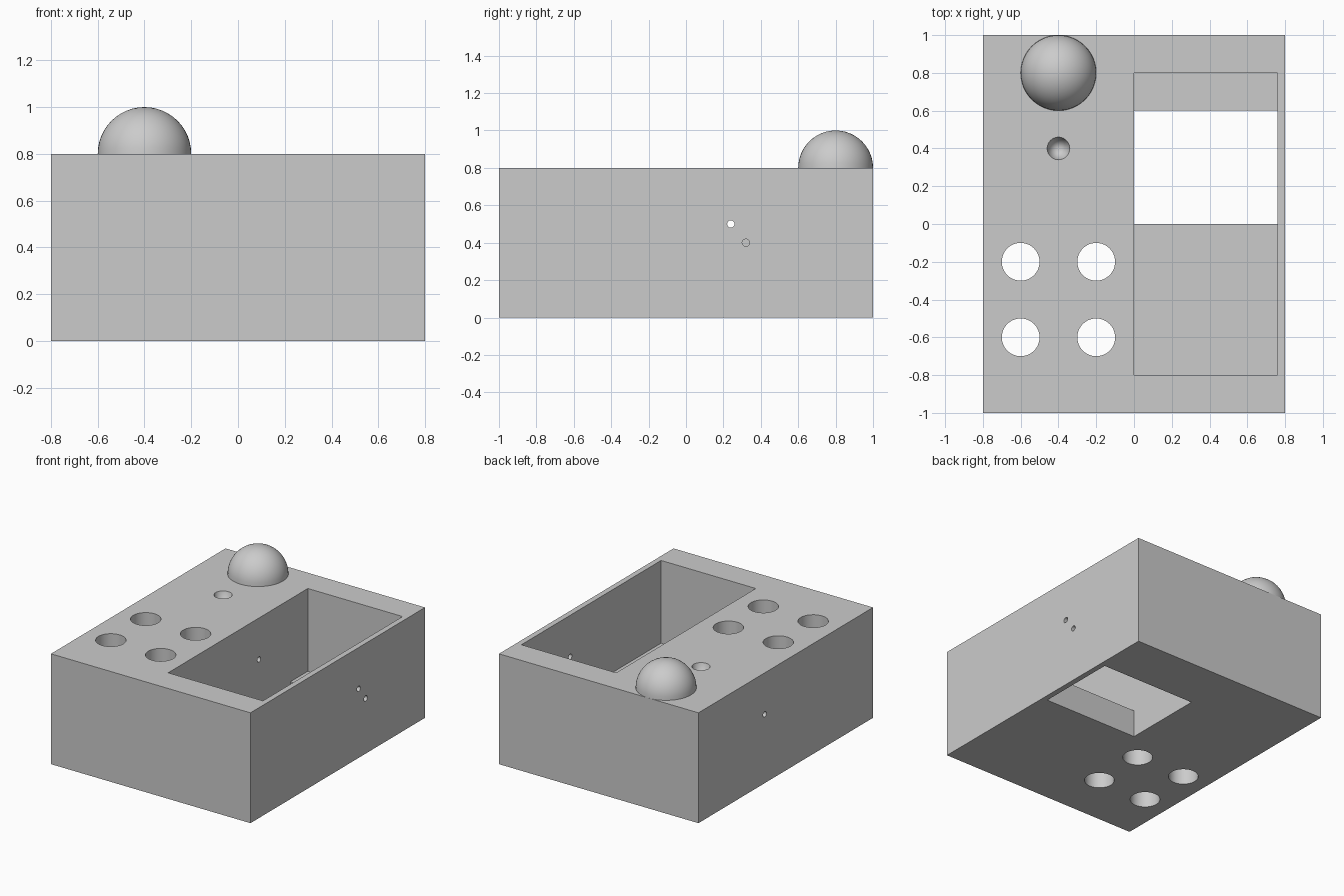
import bpy, bmesh, math
from mathutils import Matrix

old = bpy.data.objects.get("Cube")
if old:
    bpy.data.objects.remove(old, do_unlink=True)

W, D, H = 1.6, 2.0, 0.8          # case size

grey = bpy.data.materials.new("light_grey")
grey.use_nodes = True
grey.diffuse_color = (0.6, 0.6, 0.6, 1)
grey.node_tree.nodes["Principled BSDF"].inputs["Base Color"].default_value = grey.diffuse_color


def finish(name, bm):
    """Turn a bmesh into a named grey object."""
    bmesh.ops.recalc_face_normals(bm, faces=bm.faces[:])
    mesh = bpy.data.meshes.new(name)
    bm.to_mesh(mesh)
    bm.free()
    mesh.materials.append(grey)
    obj = bpy.data.objects.new(name, mesh)
    bpy.context.collection.objects.link(obj)
    return obj


def rod(name, centre, r_low, r_high, length, sides, along_x=False):
    """Cylinder or cone along z, or along x."""
    bm = bmesh.new()
    turn = Matrix.Rotation(math.pi / 2, 4, 'Y') if along_x else Matrix()
    bmesh.ops.create_cone(bm, cap_ends=True, segments=sides, radius1=r_low,
                          radius2=r_high, depth=length,
                          matrix=Matrix.Translation(centre) @ turn)
    return finish(name, bm)


def extrude_x(name, profile, x0, x1):
    """Extrude a (y, z) profile from x0 to x1."""
    bm = bmesh.new()
    face = bm.faces.new([bm.verts.new((x0, y, z)) for y, z in profile])
    new = bmesh.ops.extrude_face_region(bm, geom=[face])["geom"]
    bmesh.ops.translate(bm, vec=(x1 - x0, 0, 0),
                        verts=[v for v in new if isinstance(v, bmesh.types.BMVert)])
    return finish(name, bm)


def smooth(obj):
    bpy.ops.object.select_all(action='DESELECT')
    obj.select_set(True)
    bpy.context.view_layer.objects.active = obj
    bpy.ops.object.shade_smooth_by_angle(angle=math.radians(32))


# Case block
case = extrude_x("case", [(-D/2, 0), (D/2, 0), (D/2, H), (-D/2, H)], -W/2, W/2)

# Deep tray with an opening through its floor
cutters = [extrude_x("tray_cutter",
                     [(-0.8, 1), (-0.8, 0.2), (0, 0.2), (0, -0.2),
                      (0.6, -0.2), (0.6, 0.2), (0.8, 0.2), (0.8, 1)], 0, 0.76)]

# Four round holes from top to bottom
for x in (-0.6, -0.2):
    for y in (-0.6, -0.2):
        cutters.append(rod("round_hole_cutter", (x, y, H/2), 0.1, 0.1, 1.2, 48))

# Conical dimple beside the dome
cutters.append(rod("dimple_cutter", (-0.4, 0.4, H - 0.1), 0, 0.06, 0.2002, 32))

# Cable holes: one across the whole case, one through the thin wall
cutters.append(rod("long_cable_hole_cutter", (0, 0.24, 0.5), 0.02, 0.02, 2, 12, True))
cutters.append(rod("short_cable_hole_cutter", (0.8, 0.32, 0.4), 0.02, 0.02, 0.3, 12, True))

# Cut and clean up
bpy.context.view_layer.objects.active = case
for cutter in cutters:
    mod = case.modifiers.new("cut", 'BOOLEAN')
    mod.operation = 'DIFFERENCE'
    mod.solver = 'EXACT'
    mod.object = cutter
    cutter.hide_render = True
    bpy.ops.object.modifier_apply(modifier=mod.name)
for cutter in cutters:
    bpy.data.objects.remove(cutter, do_unlink=True)
smooth(case)

# Dome on the back corner
bm = bmesh.new()
bmesh.ops.create_uvsphere(bm, u_segments=48, v_segments=24, radius=0.2,
                          matrix=Matrix.Translation((-0.4, 0.8, H)))
bmesh.ops.bisect_plane(bm, geom=bm.verts[:] + bm.edges[:] + bm.faces[:],
                       plane_co=(0, 0, H), plane_no=(0, 0, 1), clear_inner=True)
dome = finish("dome", bm)
smooth(dome)
